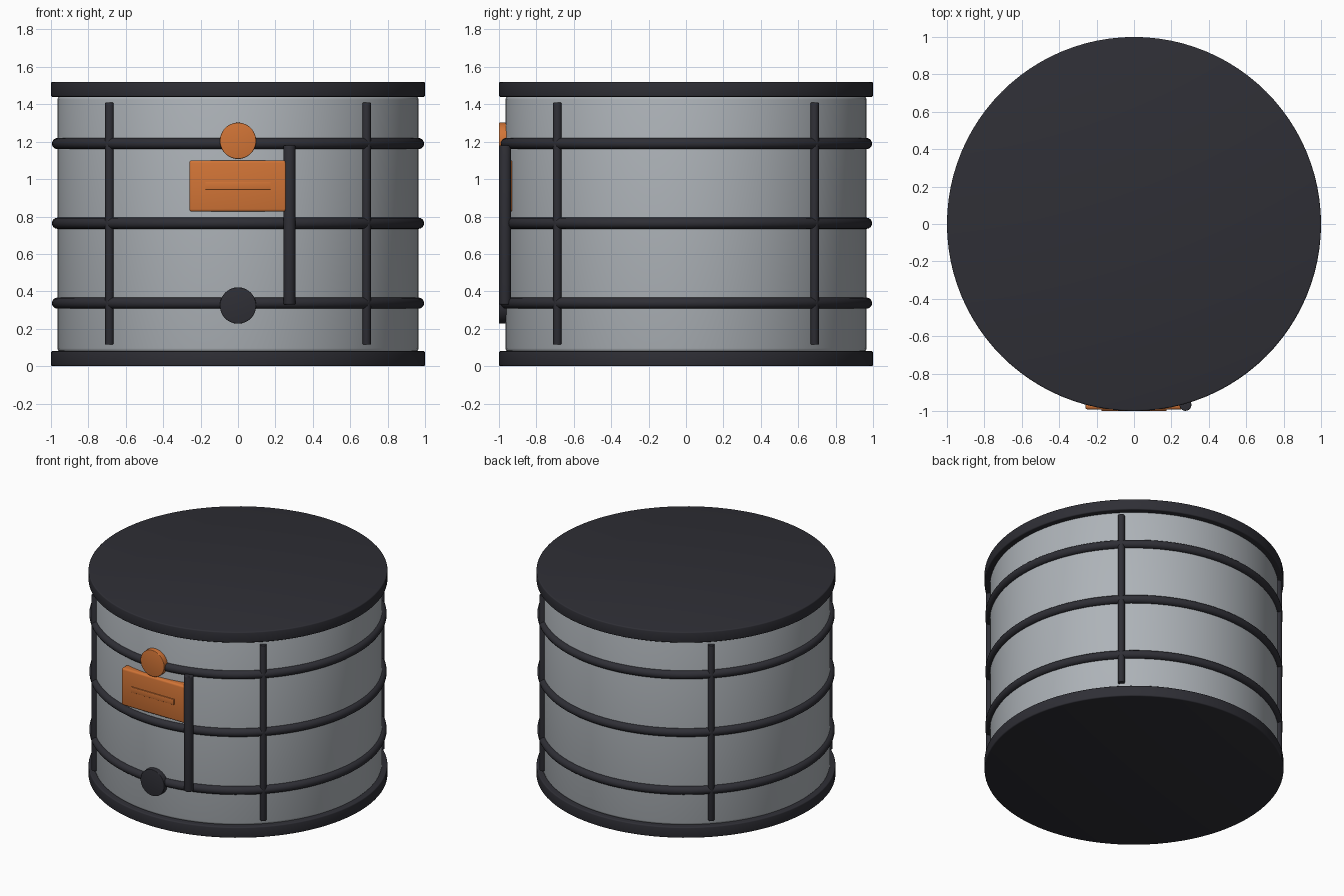
import bpy, math

if "Cube" in bpy.data.objects:
    bpy.data.objects.remove(bpy.data.objects["Cube"])

SMOOTH = math.radians(35)


def material(name, rgb):
    m = bpy.data.materials.new(name)
    m.diffuse_color = (*rgb, 1.0)
    m.use_nodes = True
    m.node_tree.nodes["Principled BSDF"].inputs["Base Color"].default_value = m.diffuse_color
    return m


DARK = material("charcoal", (0.028, 0.028, 0.036))
GREY = material("light_grey", (0.42, 0.45, 0.48))
ORANGE = material("orange", (0.64, 0.175, 0.037))


def finish(name, mat, bevel=0.0):
    """Name, colour, bevel and shade the active object."""
    ob = bpy.context.object
    ob.name = name
    ob.data.materials.append(mat)
    bpy.ops.object.transform_apply(location=False, rotation=True, scale=True)
    if bevel:
        b = ob.modifiers.new("rounded_edges", "BEVEL")
        b.width, b.segments, b.limit_method = bevel, 3, "ANGLE"
        b.angle_limit = math.radians(40)
        bpy.ops.object.modifier_apply(modifier=b.name)
    bpy.ops.object.shade_smooth_by_angle(angle=SMOOTH)
    return ob


def upright(name, mat, radius, z0, z1, x=0, y=0, sides=96, bevel=0.0):
    bpy.ops.mesh.primitive_cylinder_add(
        vertices=sides, radius=radius, depth=z1 - z0, location=(x, y, (z0 + z1) / 2))
    return finish(name, mat, bevel)


def front_disc(name, mat, z):
    bpy.ops.mesh.primitive_cylinder_add(
        vertices=48, radius=0.097, depth=0.06, location=(0, -0.97, z),
        rotation=(math.pi / 2, 0, 0))
    return finish(name, mat, 0.004)


def box(name, mat, size, loc, bevel):
    bpy.ops.mesh.primitive_cube_add(size=1, location=loc)
    bpy.context.object.scale = size
    return finish(name, mat, bevel)


# Drum body and its end caps
upright("drum_body", GREY, 0.965, 0.075, 1.445, bevel=0.02)
upright("bottom_cap", DARK, 1.0, 0.0, 0.08, bevel=0.008)
upright("top_cap", DARK, 1.0, 1.44, 1.52, bevel=0.008)

# Hoops around the body
for i, z in enumerate((0.337, 0.764, 1.19)):
    bpy.ops.mesh.primitive_torus_add(
        major_segments=96, minor_segments=16, major_radius=0.965,
        minor_radius=0.03, location=(0, 0, z))
    finish(f"hoop_{i + 1}", DARK)

# Vertical ribs on the diagonals
for i in range(4):
    a = math.radians(45 + 90 * i)
    upright(f"rib_{i + 1}", DARK, 0.023, 0.115, 1.41,
            0.972 * math.cos(a), 0.972 * math.sin(a), sides=16, bevel=0.004)

# Front fittings: label plate with raised strip, knobs and handle bar
box("label_plate", ORANGE, (0.52, 0.07, 0.275), (0, -0.957, 0.963), 0.014)
box("label_strip", ORANGE, (0.35, 0.009, 0.04), (0, -0.9945, 0.965), 0.002)
front_disc("upper_knob", ORANGE, 1.205)
front_disc("lower_knob", DARK, 0.324)
upright("handle_bar", DARK, 0.032, 0.33, 1.18, 0.275, -0.967, sides=24, bevel=0.006)
